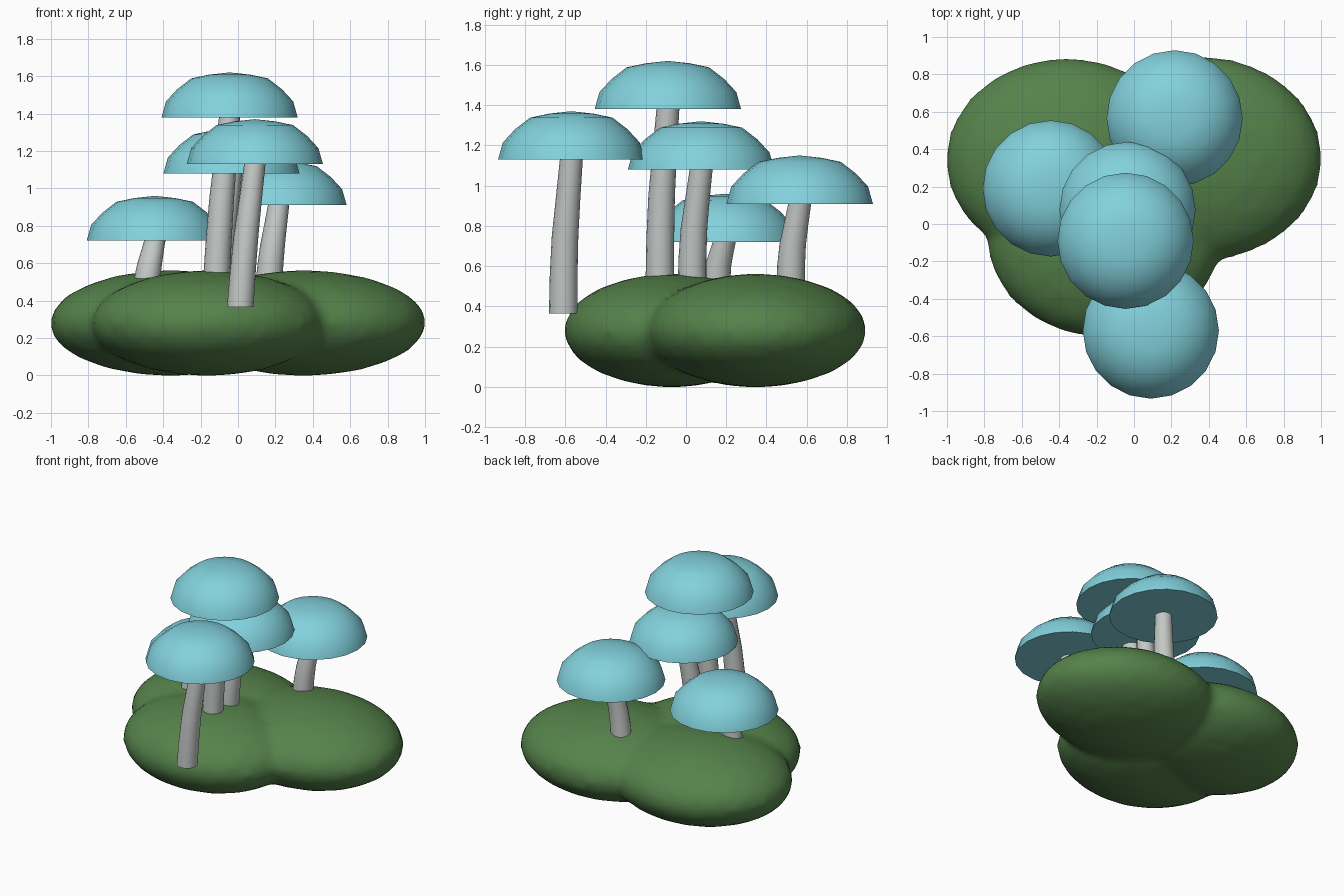
import bpy, bmesh, math
from mathutils import Matrix, Vector

cube = bpy.data.objects.get("Cube")
if cube:
    bpy.data.objects.remove(cube, do_unlink=True)


def material(name, color):
    m = bpy.data.materials.new(name)
    m.use_nodes = True
    m.diffuse_color = (*color, 1)
    m.node_tree.nodes["Principled BSDF"].inputs["Base Color"].default_value = (*color, 1)
    return m


GREEN = material("moss green", (0.092, 0.225, 0.07))
BLUE = material("cap blue", (0.225, 0.64, 0.72))
GREY = material("stem grey", (0.56, 0.59, 0.57))


def add_object(name, bm, mat, angle):
    bmesh.ops.recalc_face_normals(bm, faces=bm.faces)
    mesh = bpy.data.meshes.new(name)
    bm.to_mesh(mesh)
    bm.free()
    mesh.materials.append(mat)
    obj = bpy.data.objects.new(name, mesh)
    bpy.context.collection.objects.link(obj)
    bpy.ops.object.select_all(action="DESELECT")
    obj.select_set(True)
    bpy.context.view_layer.objects.active = obj
    bpy.ops.object.shade_smooth_by_angle(angle=math.radians(angle))
    return obj


def stacked_rings(rings, sides, pointed=False):
    """Skin a stack of (centre, radius) rings; the last may close to a point."""
    bm = bmesh.new()
    loops = []
    for centre, radius in rings:
        loop = []
        for i in range(sides):
            a = math.tau * i / sides
            loop.append(bm.verts.new(centre + Vector((math.cos(a), math.sin(a), 0)) * radius))
        loops.append(loop)
    for low, high in zip(loops, loops[1:]):
        for i in range(sides):
            j = (i + 1) % sides
            bm.faces.new((low[i], low[j], high[j], high[i]))
    bm.faces.new(loops[0][::-1])
    bm.faces.new(loops[-1])
    if pointed:
        bmesh.ops.pointmerge(bm, verts=loops[-1], merge_co=rings[-1][0])
    return bm


# Mossy ground: three flattened lobes fused into one soft mound
bm = bmesh.new()
for x, y, rx, ry in ((0.35, 0.35, 0.66, 0.55), (-0.36, 0.34, 0.65, 0.55), (-0.16, -0.07, 0.63, 0.54)):
    place = Matrix.Translation((x, y, 0.28)) @ Matrix.Diagonal((rx, ry, 0.283, 1))
    bmesh.ops.create_icosphere(bm, subdivisions=3, radius=1, matrix=place)
ground = add_object("ground", bm, GREEN, 180)
remesh = ground.modifiers.new("fuse", "REMESH")
remesh.mode = "VOXEL"
remesh.voxel_size = 0.035
remesh.use_smooth_shade = True
soften = ground.modifiers.new("soften", "SMOOTH")
soften.factor = 0.5
soften.iterations = 3

# Cap profile as (radius, height) from the rim to the crown
CAP = ((0.364, 0), (0.34, 0.085), (0.28, 0.15), (0.205, 0.208), (0.11, 0.228), (0, 0.24))


def mushroom(name, cap, foot):
    cap, foot = Vector(cap), Vector(foot)
    rings = [(cap + Vector((0, 0, h)), max(r, 0.001)) for r, h in CAP]
    add_object(name + "_cap", stacked_rings(rings, 20, True), BLUE, 50)

    # Stem leans gently towards the cap and narrows upwards
    lean = cap - foot
    stem = [(foot + Vector((lean.x * s, lean.y * t, lean.z * f)), r)
            for f, s, t, r in ((0, 0, 0, 0.071), (0.25, 0.18, 0.05, 0.069), (0.5, 0.4, 0.22, 0.066),
                               (0.75, 0.7, 0.6, 0.061), (1, 1, 1, 0.057))]
    add_object(name + "_stem", stacked_rings(stem, 16), GREY, 50)


mushroom("tallest_mushroom", (-0.045, -0.09, 1.38), (-0.115, -0.13, 0.52))
mushroom("front_mushroom", (0.09, -0.57, 1.13), (0.012, -0.61, 0.365))
mushroom("middle_mushroom", (-0.035, 0.075, 1.08), (-0.1, 0.03, 0.5))
mushroom("back_mushroom", (0.217, 0.565, 0.91), (0.165, 0.52, 0.5))
mushroom("right_mushroom", (-0.445, 0.19, 0.72), (-0.49, 0.15, 0.48))
